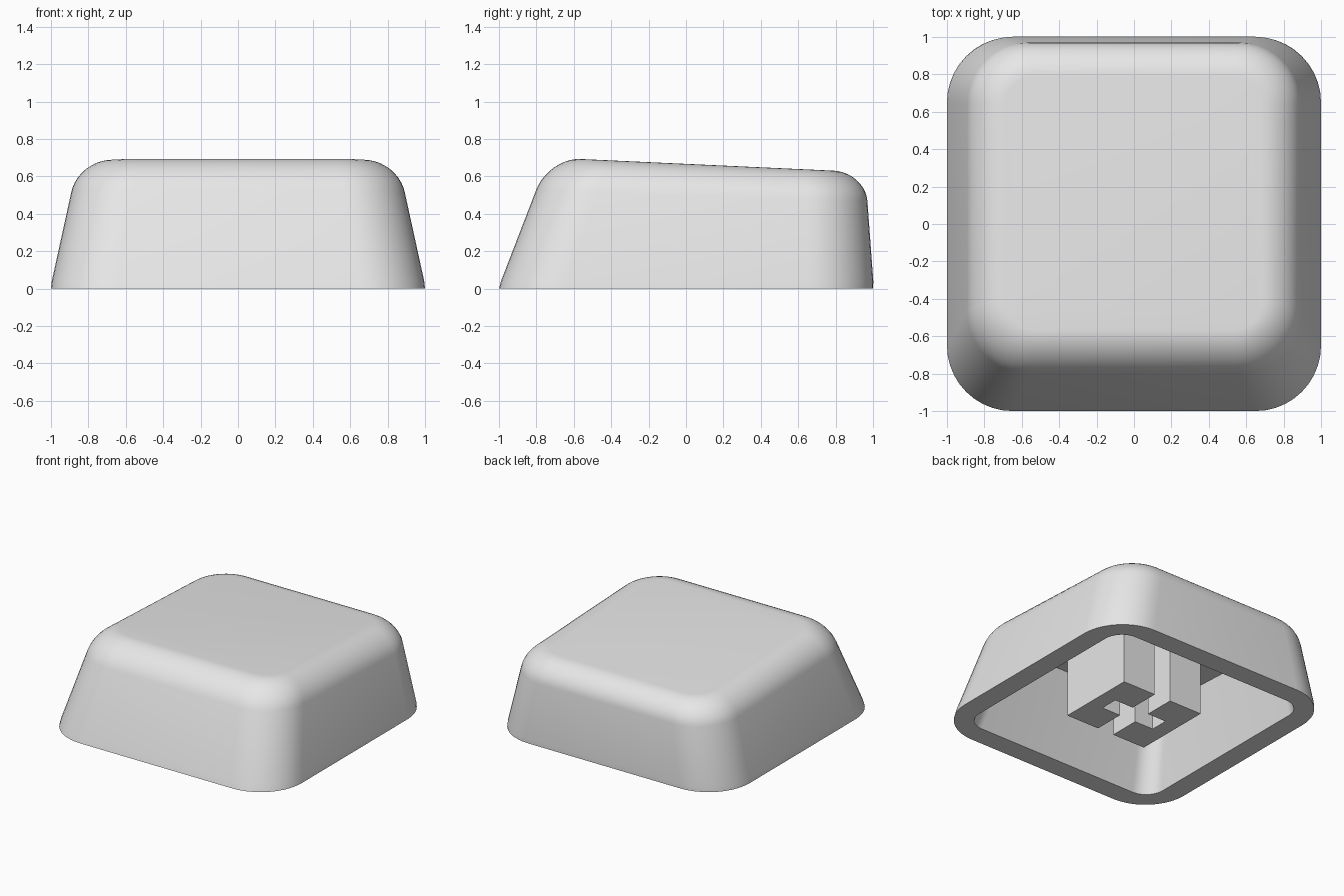
import bpy, bmesh, math

if "Cube" in bpy.data.objects:
    bpy.data.objects.remove(bpy.data.objects["Cube"])

grey = bpy.data.materials.new("light_grey_plastic")
grey.use_nodes = True
grey.diffuse_color = (0.8, 0.8, 0.8, 1)
grey.node_tree.nodes["Principled BSDF"].inputs["Base Color"].default_value = (0.8, 0.8, 0.8, 1)

CORNER_STEPS = 10
FILLET_STEPS = 10


def top_height(y):
    """Height of the sloping top face."""
    return 0.667 - 0.046 * y


def lerp(a, b, t):
    return a + (b - a) * t


def finish(bm, name):
    bmesh.ops.recalc_face_normals(bm, faces=bm.faces)
    mesh = bpy.data.meshes.new(name)
    bm.to_mesh(mesh)
    bm.free()
    mesh.materials.append(grey)
    obj = bpy.data.objects.new(name, mesh)
    bpy.context.collection.objects.link(obj)
    return obj


def ring(bm, base, top, f, inset=0.0, drop=0.0):
    """Rounded rectangle at height fraction f; sizes are (side, front, back, radius)."""
    side, front, back, radius = (lerp(a, b, f) for a, b in zip(base, top))
    side, front, back, radius = side - inset, front - inset, back - inset, radius - inset
    verts = []
    for i, (sx, sy) in enumerate(((1, 1), (-1, 1), (-1, -1), (1, -1))):
        cx = sx * (side - radius)
        cy = back - radius if sy > 0 else radius - front
        for k in range(CORNER_STEPS + 1):
            a = (i + k / CORNER_STEPS) * math.pi / 2
            x, y = cx + radius * math.cos(a), cy + radius * math.sin(a)
            verts.append(bm.verts.new((x, y, f * (top_height(y) - drop))))
    return verts


# Hollow cap: one loft from the cavity ceiling, round the rim, up to the top
bm = bmesh.new()
inner = (0.84, 0.84, 0.84, 0.15), (0.72, 0.62, 0.81, 0.13)
outer = (1.0, 1.0, 1.0, 0.35), (0.855, 0.735, 0.96, 0.32)
rings = [ring(bm, *inner, 1, drop=0.11), ring(bm, *inner, 0),
         ring(bm, *outer, 0), ring(bm, *outer, 0.06, -0.004)]
for k in range(FILLET_STEPS + 1):
    t = k / FILLET_STEPS
    # circular-looking fillet as a weighted curve
    w0, w1, w2 = (1 - t) ** 2, 1.414 * t * (1 - t), t * t
    total = w0 + w1 + w2
    rings.append(ring(bm, *outer, (0.75 * w0 + w1 + w2) / total, 0.17 * w2 / total))
for low, high in zip(rings, rings[1:]):
    for i in range(len(low)):
        j = (i + 1) % len(low)
        bm.faces.new((low[i], low[j], high[j], high[i]))
bm.faces.new(rings[0])
bm.faces.new(rings[-1])
cap = finish(bm, "cap_shell")
bpy.ops.object.select_all(action="DESELECT")
cap.select_set(True)
bpy.context.view_layer.objects.active = cap
bpy.ops.object.shade_smooth_by_angle(angle=math.radians(35))

# Stem: two mirrored C-shaped halves that leave a cross-shaped slot
P, Q, SLOT, REACH = 0.35, 0.31, 0.07, 0.23
profile = [(SLOT, -Q), (P, -Q), (P, Q), (SLOT, Q),
           (SLOT, SLOT), (REACH, SLOT), (REACH, -SLOT), (SLOT, -SLOT)]
for name, sx in (("stem_left", 1), ("stem_right", -1)):
    bm = bmesh.new()
    face = bm.faces.new([bm.verts.new((sx * x, y, 0)) for x, y in profile])
    new = bmesh.ops.extrude_face_region(bm, geom=[face], use_keep_orig=True)["geom"]
    for v in new:
        if isinstance(v, bmesh.types.BMVert):
            v.co.z = 0.62
    finish(bm, name)
